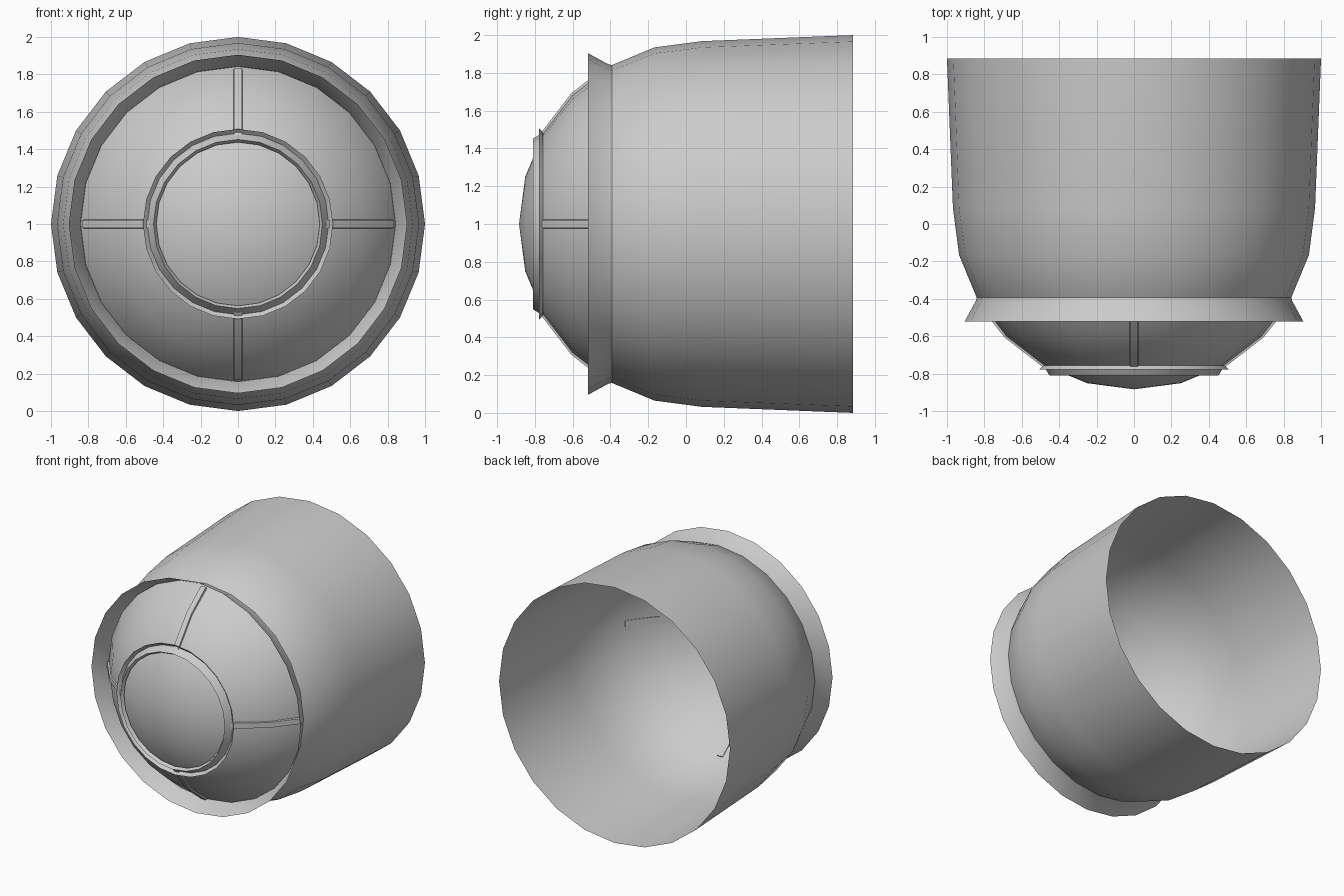
import bpy, bmesh, math
from mathutils import Matrix, Vector

if "Cube" in bpy.data.objects:
    bpy.data.objects.remove(bpy.data.objects["Cube"])

SIDES = 24
R, CY, CZ = 0.968, 0.084, 1.0      # dome radius, dome centre on y, axis height


def finish(bm, name):
    bmesh.ops.recalc_face_normals(bm, faces=bm.faces)
    me = bpy.data.meshes.new(name)
    bm.to_mesh(me)
    bm.free()
    ob = bpy.data.objects.new(name, me)
    bpy.context.collection.objects.link(ob)
    bpy.ops.object.select_all(action='DESELECT')
    ob.select_set(True)
    bpy.context.view_layer.objects.active = ob
    bpy.ops.object.shade_smooth_by_angle(angle=math.radians(30))
    return ob


def revolve(name, profile):
    """Spin (radius, y) points around the long axis."""
    bm = bmesh.new()
    vs = [bm.verts.new((r, y, CZ)) for r, y in profile]
    es = [bm.edges.new(p) for p in zip(vs, vs[1:])]
    bmesh.ops.spin(bm, geom=vs + es, cent=(0, 0, CZ), axis=(0, 1, 0),
                   angle=math.tau, steps=SIDES, use_merge=True)
    bmesh.ops.remove_doubles(bm, verts=bm.verts, dist=0.0005)
    return finish(bm, name)


def dome(deg, lift=0.0):
    a = math.radians(deg)
    return (R + lift) * math.sin(a), CY - (R + lift) * math.cos(a)


# Domed nose running into the slightly flared barrel, open at the back
revolve("shell", [dome(d) for d in range(0, 91, 15)] + [(1.0, 0.884)])

# Flared collar around the dome, with a narrow seam band behind it
revolve("collar", [(0.842, -0.392), (0.845, -0.41), (0.905, -0.52)])

# Stepped ring framing the round front pane
revolve("pane_ring", [(0.508, -0.778), (0.485, -0.756), (0.452, -0.81), (0.437, -0.785)])

# Four slim glazing bars following the dome
bm = bmesh.new()
for k in range(4):
    rot = Matrix.Rotation(k * math.pi / 2, 4, 'Y')
    rows = []
    for deg in (29, 30, 45, 58.5):
        row = []
        for x, lift in ((-0.025, -0.012), (-0.021, 0.01), (0.021, 0.01), (0.025, -0.012)):
            r, y = dome(deg, lift)
            row.append(bm.verts.new(rot @ Vector((x, y, r)) + Vector((0, 0, CZ))))
        rows.append(row)
    for a, b in zip(rows, rows[1:]):
        for i in range(4):
            j = (i + 1) % 4
            bm.faces.new((a[i], a[j], b[j], b[i]))
    bm.faces.new(rows[0])
    bm.faces.new(rows[-1])
finish(bm, "glazing_bars")
